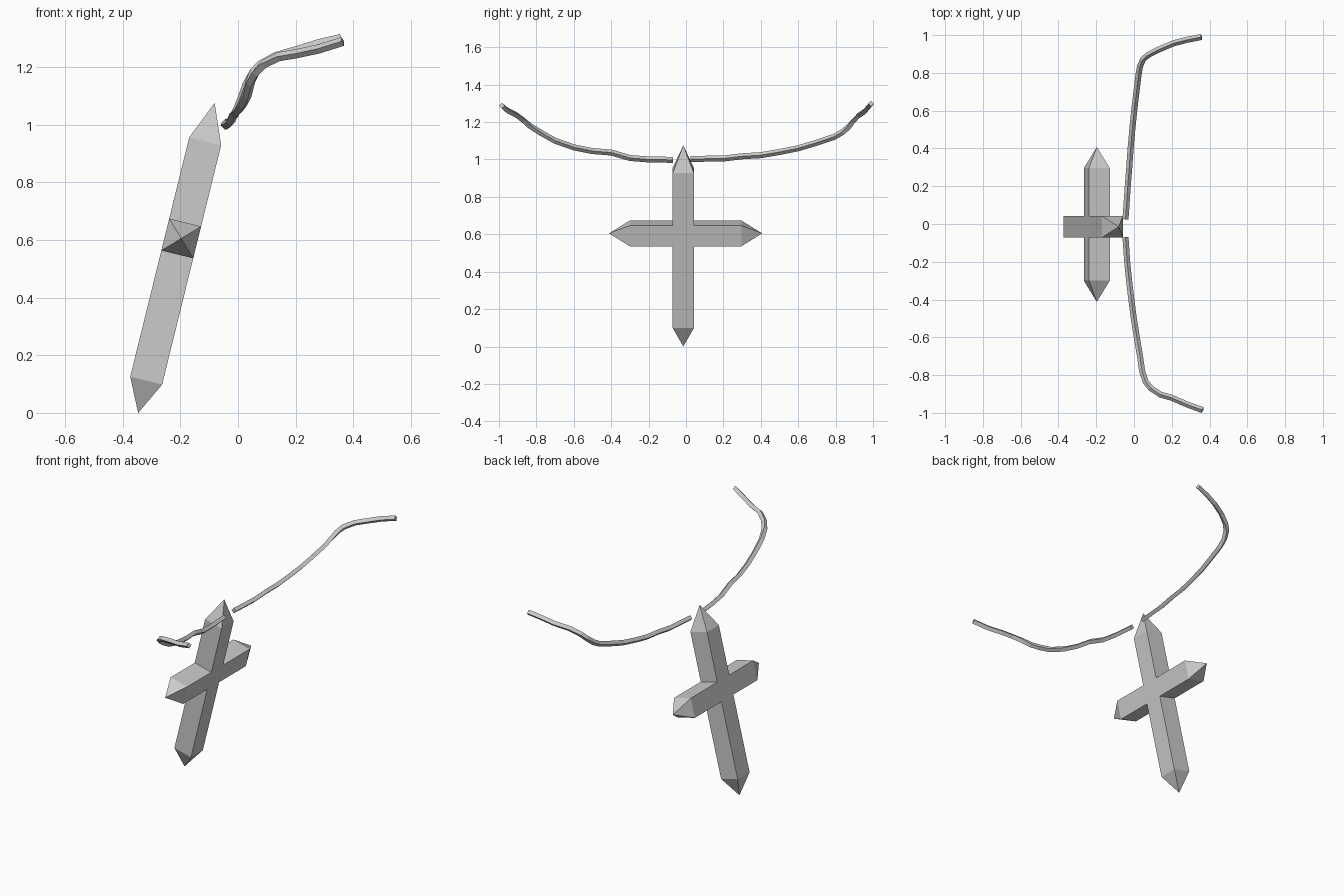
import bpy, bmesh
from mathutils import Vector

if "Cube" in bpy.data.objects:
    bpy.data.objects.remove(bpy.data.objects["Cube"])

# Tilted frame of the cross: along = stem axis, deep = thickness direction
foot = Vector((-0.346, 0, 0.0))
along = Vector((0.265, 0, 1.075)).normalized()
deep = Vector((along.z, 0, -along.x))
HALF = 0.057


def place(y, t, d):
    p = foot + along * t + deep * d
    p.y = y
    return p


# Cross pendant: one extruded plus outline with pyramid tips
YL, YR, YC = -0.071, 0.042, -0.0145     # stem sides and centre
AL, AR = -0.30, 0.296                   # arm shoulders
TB, TT = 0.115, 0.970                   # stem shoulders
A0, A1 = 0.566, 0.680                   # arm bottom and top
outline = [(YL, TB), (YR, TB), (YR, A0), (AR, A0), (AR, A1), (YR, A1),
           (YR, TT), (YL, TT), (YL, A1), (AL, A1), (AL, A0), (YL, A0)]
tips = {0: (YC, 0.0), 3: (0.407, 0.623), 6: (YC, 1.107), 9: (-0.412, 0.623)}

bm = bmesh.new()
front = [bm.verts.new(place(y, t, -HALF)) for y, t in outline]
back = [bm.verts.new(place(y, t, HALF)) for y, t in outline]
bm.faces.new(front)
bm.faces.new(back[::-1])
for i in range(12):
    j = (i + 1) % 12
    ring = [front[i], front[j], back[j], back[i]]
    if i in tips:
        tip = bm.verts.new(place(*tips[i], 0))
        for k in range(4):
            bm.faces.new((ring[k], ring[(k + 1) % 4], tip))
    else:
        bm.faces.new(ring)
bmesh.ops.recalc_face_normals(bm, faces=bm.faces)
mesh = bpy.data.meshes.new("cross_pendant")
bm.to_mesh(mesh)
bm.free()
bpy.context.collection.objects.link(bpy.data.objects.new("cross_pendant", mesh))


# Four-sided cord swept along a polyline
def cord(name, points):
    curve = bpy.data.curves.new(name, 'CURVE')
    curve.dimensions = '3D'
    curve.twist_mode = 'Z_UP'
    curve.bevel_depth = 0.016
    curve.bevel_resolution = 0
    curve.use_fill_caps = True
    spline = curve.splines.new('POLY')
    spline.points.add(len(points) - 1)
    for sp, p in zip(spline.points, points):
        sp.co = (*p, 1)
    spline.use_smooth = False
    ob = bpy.data.objects.new(name, curve)
    bpy.context.collection.objects.link(ob)
    bpy.ops.object.select_all(action='DESELECT')
    ob.select_set(True)
    bpy.context.view_layer.objects.active = ob
    bpy.ops.object.convert(target='MESH')


cord("cord_right", [
    (-0.045, 0.025, 1.003), (-0.033, 0.2, 1.005), (-0.025, 0.3, 1.017),
    (-0.018, 0.4, 1.023), (-0.009, 0.5, 1.04), (0.001, 0.6, 1.06),
    (0.013, 0.7, 1.09), (0.024, 0.79, 1.12), (0.032, 0.835, 1.145),
    (0.048, 0.872, 1.177), (0.075, 0.895, 1.205), (0.13, 0.923, 1.235),
    (0.21, 0.957, 1.258), (0.28, 0.975, 1.28), (0.357, 0.99, 1.298)])
cord("cord_left", [
    (-0.045, -0.07, 0.998), (-0.036, -0.2, 1.0), (-0.026, -0.3, 1.008),
    (-0.014, -0.4, 1.037), (-0.001, -0.5, 1.045), (0.015, -0.6, 1.065),
    (0.032, -0.7, 1.1), (0.043, -0.78, 1.145), (0.062, -0.835, 1.18),
    (0.09, -0.87, 1.21), (0.14, -0.903, 1.235), (0.2, -0.92, 1.245),
    (0.28, -0.955, 1.262), (0.363, -0.985, 1.288)])
